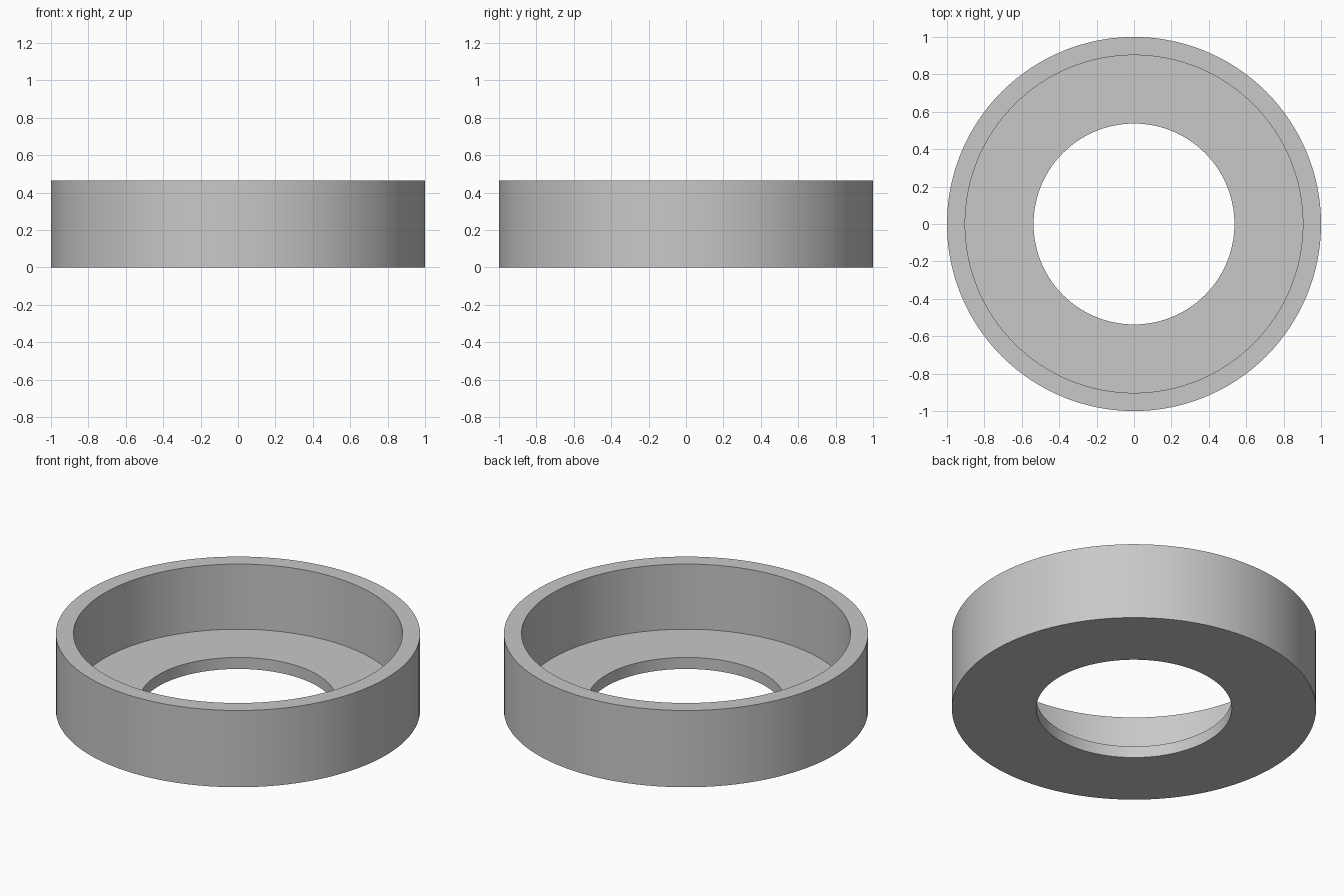
import bpy, bmesh, math

if "Cube" in bpy.data.objects:
    bpy.data.objects.remove(bpy.data.objects["Cube"])

SEGMENTS = 128
# Ring cross-section (radius, height): bore, floor, inner wall, rim, outer wall, underside
PROFILE = [(0.537, 0.0), (0.537, 0.07), (0.903, 0.07),
           (0.903, 0.465), (1.0, 0.465), (1.0, 0.0)]

grey = bpy.data.materials.new("plain grey")
grey.diffuse_color = (0.58, 0.58, 0.58, 1.0)
grey.use_nodes = True
grey.node_tree.nodes["Principled BSDF"].inputs["Base Color"].default_value = grey.diffuse_color

# Revolve the closed profile around z
bm = bmesh.new()
rings = []
for i in range(SEGMENTS):
    a = 2 * math.pi * i / SEGMENTS
    rings.append([bm.verts.new((r * math.cos(a), r * math.sin(a), z)) for r, z in PROFILE])
n = len(PROFILE)
for i in range(SEGMENTS):
    here, after = rings[i], rings[(i + 1) % SEGMENTS]
    for j in range(n):
        k = (j + 1) % n
        bm.faces.new((here[j], after[j], after[k], here[k]))
bmesh.ops.recalc_face_normals(bm, faces=bm.faces[:])

mesh = bpy.data.meshes.new("flanged_cup_ring")
bm.to_mesh(mesh)
bm.free()
mesh.materials.append(grey)
ring = bpy.data.objects.new("flanged_cup_ring", mesh)
bpy.context.collection.objects.link(ring)

# Smooth round walls with crisp corners
bpy.context.view_layer.objects.active = ring
ring.select_set(True)
bpy.ops.object.shade_smooth_by_angle(angle=math.radians(30))
